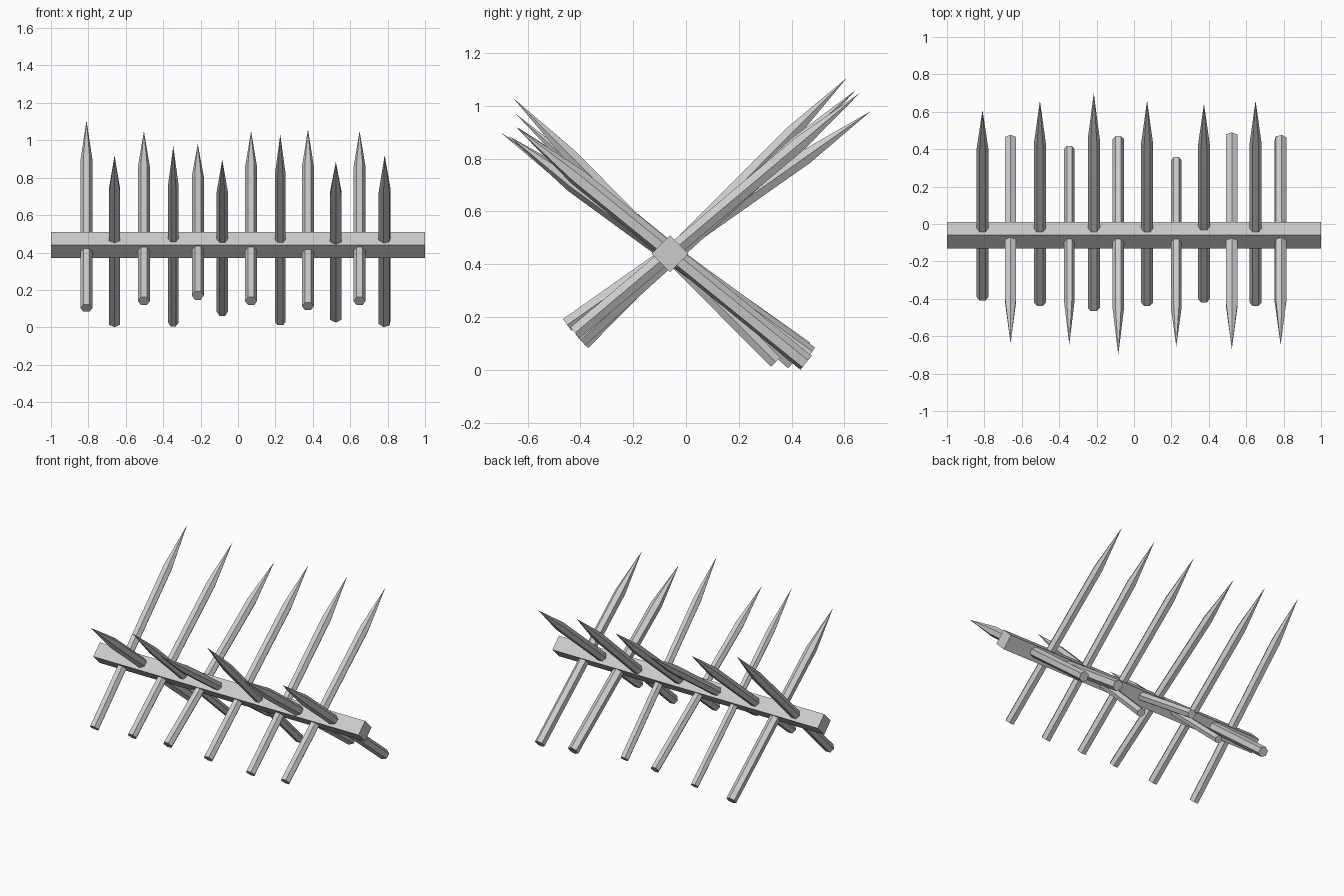
import bpy, bmesh
from math import radians, cos, sin, pi
from mathutils import Vector

if "Cube" in bpy.data.objects:
    bpy.data.objects.remove(bpy.data.objects["Cube"])

SIDES = 6
TIP = 0.30


def add_object(name, bm):
    bmesh.ops.recalc_face_normals(bm, faces=bm.faces[:])
    me = bpy.data.meshes.new(name)
    bm.to_mesh(me)
    bm.free()
    ob = bpy.data.objects.new(name, me)
    bpy.context.collection.objects.link(ob)
    return ob


def stake(name, x, base, tip, r, roll):
    # six-sided shaft with a sharpened end, leaning in the YZ plane
    a, b = Vector((x, *base)), Vector((x, *tip))
    d = (b - a).normalized()
    u = Vector((1, 0, 0))
    v = d.cross(u)
    bm = bmesh.new()

    def ring(c):
        return [bm.verts.new(c + r * (cos(t) * u + sin(t) * v))
                for t in (2 * pi * i / SIDES + radians(roll) for i in range(SIDES))]

    low, high = ring(a), ring(b - d * TIP)
    point = bm.verts.new(b)
    bm.faces.new(low)
    for i in range(SIDES):
        j = (i + 1) % SIDES
        bm.faces.new((low[i], low[j], high[j], high[i]))
        bm.faces.new((high[i], high[j], point))
    ob = add_object(name, bm)
    bpy.ops.object.select_all(action='DESELECT')
    ob.select_set(True)
    bpy.context.view_layer.objects.active = ob
    bpy.ops.object.shade_smooth_by_angle(angle=radians(30))


# square beam turned onto its edge
bm = bmesh.new()
bmesh.ops.create_cube(bm, size=1)
for w in bm.verts:
    w.co.x *= 2
    w.co.y *= 0.099
    w.co.z *= 0.099
beam = add_object("beam", bm)
beam.location = (0, -0.06, 0.44)
beam.rotation_euler.x = radians(45)

# stakes pointing to the back: x, base (y, z), tip (y, z)
back = [
    (-0.81, (-0.39, 0.103), (0.61, 1.107)),
    (-0.503, (-0.42, 0.14), (0.66, 1.05)),
    (-0.215, (-0.45, 0.17), (0.70, 0.98)),
    (0.07, (-0.42, 0.14), (0.66, 1.05)),
    (0.374, (-0.40, 0.113), (0.643, 1.06)),
    (0.65, (-0.42, 0.14), (0.66, 1.05)),
]
for i, (x, base, tip) in enumerate(back):
    stake(f"back_stake_{i + 1}", x, base, tip, 0.032, 0)

# stakes pointing to the front: x, base, tip, radius, roll
front = [
    (-0.66, (0.455, 0.027), (-0.64, 0.92), 0.034, 30),
    (-0.346, (0.402, 0.023), (-0.645, 0.97), 0.027, 0),
    (-0.084, (0.455, 0.083), (-0.70, 0.897), 0.030, 0),
    (0.226, (0.34, 0.029), (-0.655, 1.03), 0.029, 0),
    (0.523, (0.468, 0.055), (-0.67, 0.885), 0.036, 30),
    (0.784, (0.455, 0.027), (-0.645, 0.92), 0.034, 20),
]
for i, (x, base, tip, r, roll) in enumerate(front):
    stake(f"front_stake_{i + 1}", x, base, tip, r, roll)
